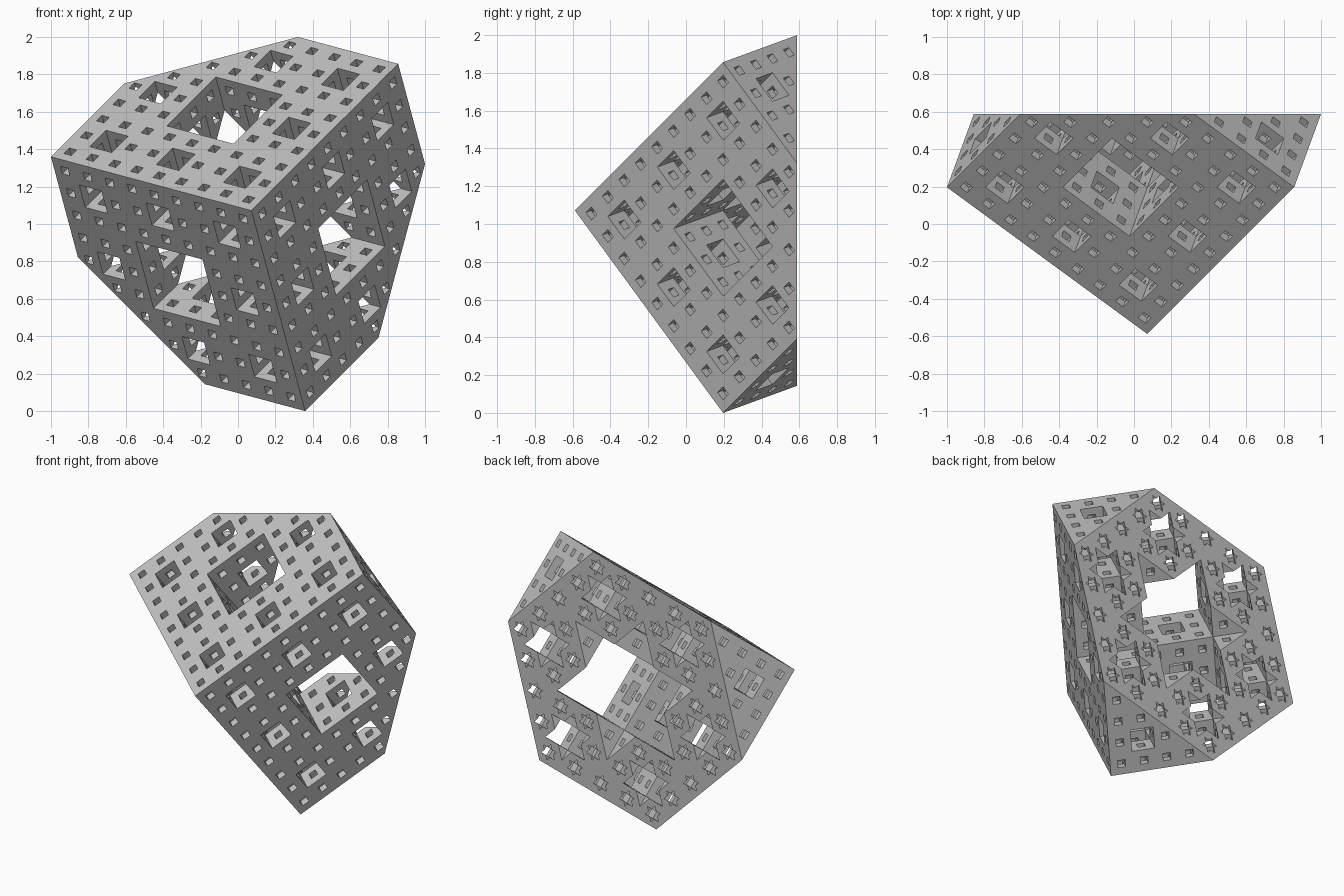
import bpy, bmesh
from math import atan2, cos, sin, sqrt, radians
from itertools import product
from mathutils import Matrix, Vector

if "Cube" in bpy.data.objects:
    bpy.data.objects.remove(bpy.data.objects["Cube"], do_unlink=True)

LEVELS = 3
N = 3 ** LEVELS              # cells along each cube edge
SIDE = 1.359                 # cube edge length
CUT = 1.5 * N                # cut plane: x + y + z = CUT in cell units
DEPTH = SIDE * sqrt(3) / 2   # corner to cut plane


def solid(cell):
    """True where the sponge has material."""
    if min(cell) < 0 or max(cell) >= N:
        return False
    for level in range(LEVELS):
        if sum((c // 3 ** level) % 3 == 1 for c in cell) >= 2:
            return False
    return True


def add_face(bm, points, outward):
    face = bm.faces.new([bm.verts.new(p) for p in points])
    face.normal_update()
    if face.normal.dot(outward) < 0:
        face.normal_flip()


def add_walls(bm, cell):
    """Add a square wherever a solid cell meets an empty one."""
    for axis, step in product(range(3), (-1, 1)):
        outward = Vector((0, 0, 0))
        outward[axis] = step
        if solid([int(c + o) for c, o in zip(cell, outward)]):
            continue
        corners = []
        for a, b in ((0, 0), (1, 0), (1, 1), (0, 1)):
            p = Vector(cell)
            p[axis] += (step + 1) // 2
            p[(axis + 1) % 3] += a
            p[(axis + 2) % 3] += b
            corners.append(p)
        add_face(bm, corners, outward)


def add_cap(bm, cell):
    """Add the triangle or hexagon where the cut plane crosses a cell."""
    rest = CUT - sum(cell)
    points = []
    for axis, a, b in product(range(3), (0, 1), (0, 1)):
        t = rest - a - b
        if 0 < t < 1:
            p = Vector(cell)
            p[axis] += t
            p[(axis + 1) % 3] += a
            p[(axis + 2) % 3] += b
            points.append(p)
    if len(points) < 3:
        return
    mid = sum(points, Vector()) / len(points)
    u, w = Vector((1, -1, 0)).normalized(), Vector((1, 1, -2)).normalized()
    points.sort(key=lambda p: atan2((p - mid).dot(w), (p - mid).dot(u)))
    add_face(bm, points, Vector((1, 1, 1)))


# Sponge walls, trimmed at the diagonal plane
cells = [c for c in product(range(N), repeat=3) if sum(c) < CUT and solid(c)]
bm = bmesh.new()
for cell in cells:
    add_walls(bm, cell)
bmesh.ops.remove_doubles(bm, verts=bm.verts[:], dist=0.001)
bmesh.ops.bisect_plane(bm, geom=bm.verts[:] + bm.edges[:] + bm.faces[:], dist=0.0001,
                       plane_co=Vector((CUT / 3,) * 3), plane_no=Vector((1, 1, 1)).normalized(),
                       clear_outer=True)

# Flat cut face with its star-shaped openings
for cell in cells:
    add_cap(bm, cell)
bmesh.ops.remove_doubles(bm, verts=bm.verts[:], dist=0.001)

# Turn the body diagonal to the back, with the whole corner at the front
axes = [Vector((sqrt(2 / 3) * cos(radians(a)), 1 / sqrt(3), sqrt(2 / 3) * sin(radians(a))))
        for a in (165, 45, -75)]
turn = Matrix(axes).transposed().to_4x4()
reach = SIDE * sqrt(2 / 3) * cos(radians(15))
place = Matrix.Translation((reach - 1, -DEPTH / 2, reach))
bm.transform(place @ turn @ Matrix.Scale(SIDE / N, 4))

mesh = bpy.data.meshes.new("halved_sponge_cube")
bm.to_mesh(mesh)
bm.free()
sponge = bpy.data.objects.new("halved_sponge_cube", mesh)
bpy.context.collection.objects.link(sponge)

# Plain grey material
grey = bpy.data.materials.new("plain_grey")
grey.use_nodes = True
colour = (0.53, 0.53, 0.53, 1)
grey.diffuse_color = colour
grey.node_tree.nodes["Principled BSDF"].inputs["Base Color"].default_value = colour
mesh.materials.append(grey)
